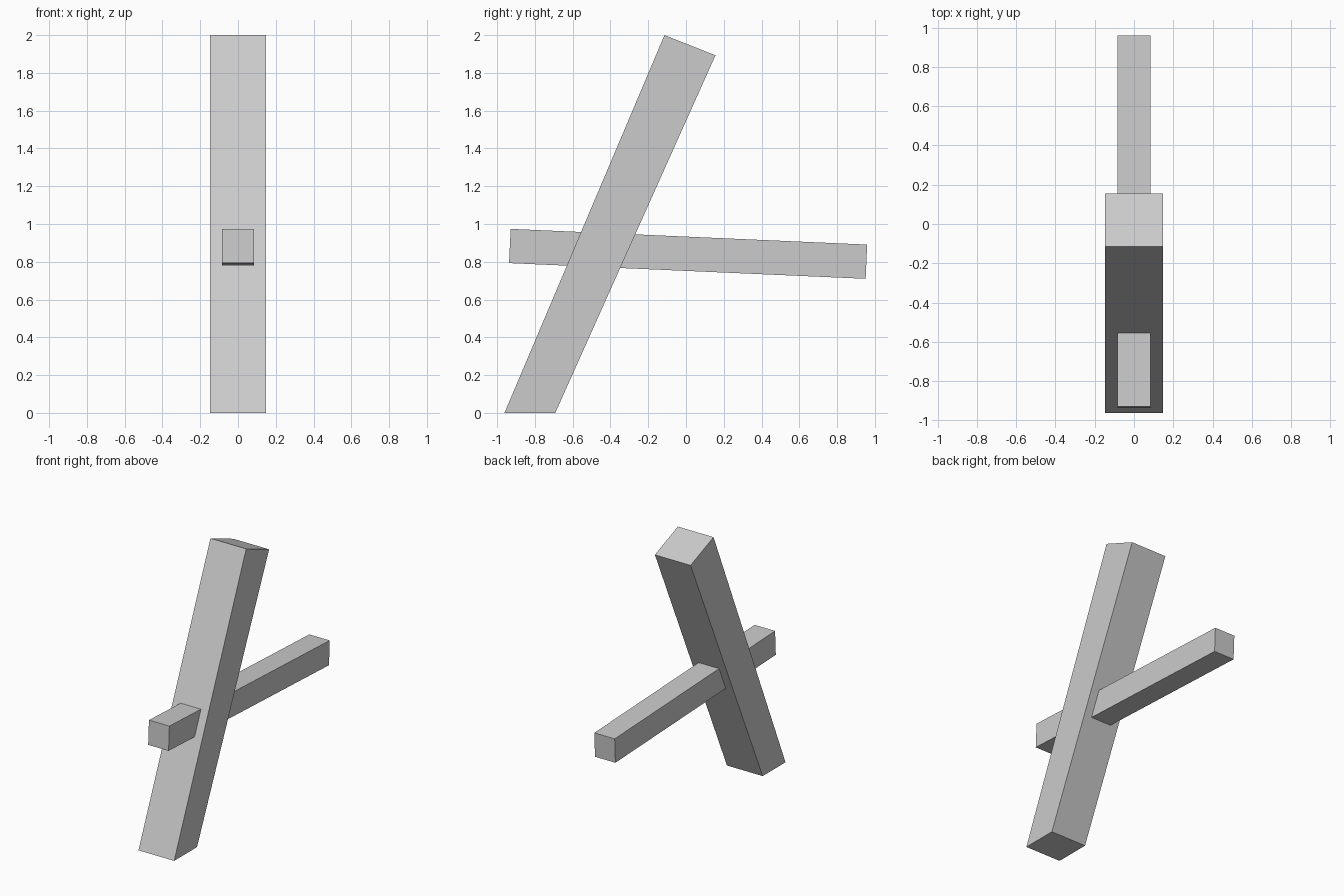
import bpy
import bmesh

if "Cube" in bpy.data.objects:
    bpy.data.objects.remove(bpy.data.objects["Cube"])

grey = bpy.data.materials.new("plain grey")
grey.diffuse_color = (0.6, 0.6, 0.6, 1)
grey.use_nodes = True
grey.node_tree.nodes["Principled BSDF"].inputs["Base Color"].default_value = grey.diffuse_color


def beam(name, profile, half_width):
    """Extrude a side profile of (y, z) points across x."""
    bm = bmesh.new()
    face = bm.faces.new([bm.verts.new((-half_width, y, z)) for y, z in profile])
    ext = bmesh.ops.extrude_face_region(bm, geom=[face])
    verts = [v for v in ext["geom"] if isinstance(v, bmesh.types.BMVert)]
    bmesh.ops.translate(bm, verts=verts, vec=(2 * half_width, 0, 0))
    bmesh.ops.recalc_face_normals(bm, faces=bm.faces[:])
    mesh = bpy.data.meshes.new(name)
    bm.to_mesh(mesh)
    bm.free()
    mesh.materials.append(grey)
    obj = bpy.data.objects.new(name, mesh)
    bpy.context.collection.objects.link(obj)
    return obj


# Leaning post with a foot cut level with the ground
beam("leaning_post",
     [(-0.961, 0), (-0.692, 0), (0.156, 1.893), (-0.114, 2.0)], 0.147)

# Thinner crossbar passing through the post, sloping down to the back
beam("crossbar",
     [(-0.937, 0.793), (0.951, 0.71), (0.959, 0.891), (-0.928, 0.974)], 0.084)
